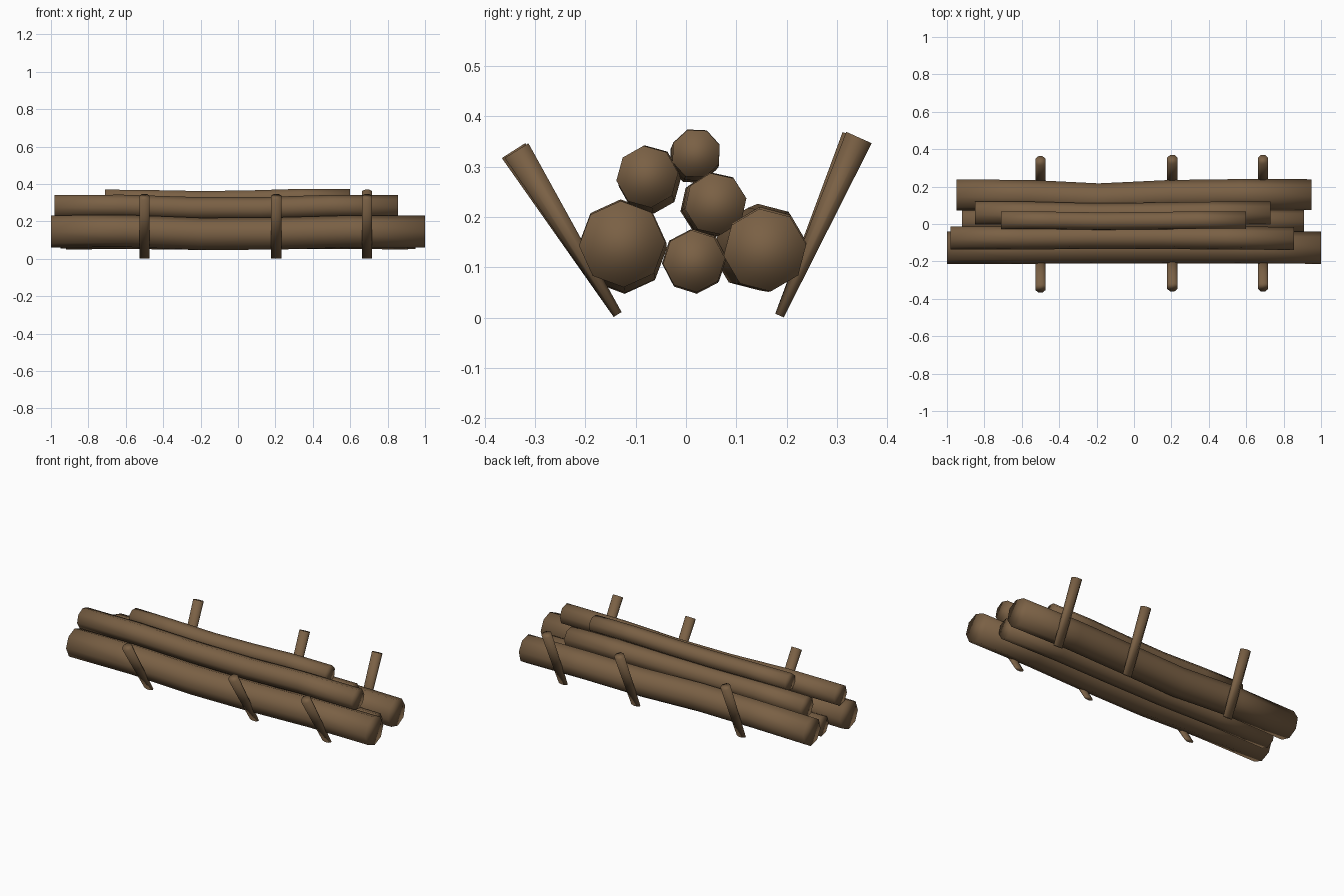
import bpy, bmesh, math
from mathutils import Vector

if "Cube" in bpy.data.objects:
    bpy.data.objects.remove(bpy.data.objects["Cube"])

bark = bpy.data.materials.new("bark_brown")
bark.diffuse_color = (0.195, 0.118, 0.059, 1)
bark.use_nodes = True
bark.node_tree.nodes["Principled BSDF"].inputs["Base Color"].default_value = bark.diffuse_color


def tube(name, rings):
    """Skin equal-length rings of points and close both ends."""
    bm = bmesh.new()
    rows = [[bm.verts.new(p) for p in ring] for ring in rings]
    n = len(rows[0])
    for a, b in zip(rows, rows[1:]):
        for i in range(n):
            j = (i + 1) % n
            bm.faces.new((a[i], a[j], b[j], b[i]))
    bm.faces.new(rows[0])
    bm.faces.new(rows[-1])
    bmesh.ops.recalc_face_normals(bm, faces=bm.faces)
    for f in bm.faces:
        f.smooth = True
    me = bpy.data.meshes.new(name)
    bm.to_mesh(me)
    bm.free()
    me.materials.append(bark)
    ob = bpy.data.objects.new(name, me)
    bpy.context.collection.objects.link(ob)


def log(name, x0, x1, y, z, r, turn, dy, dz):
    """Eight-sided log along x, bent by offsets at six evenly spaced rings."""
    rings = []
    for k in range(6):
        x = x0 + (x1 - x0) * k / 5
        ring = []
        for i in range(8):
            a = math.radians(turn + 45 * i)
            ring.append((x, y + dy[k] + r * math.cos(a), z + dz[k] + r * math.sin(a)))
        rings.append(ring)
    tube(name, rings)


def stake(name, x, bottom, top):
    """Stake leaning in y, round at the top and thinned to a wedge at the foot."""
    b, t = Vector((x, *bottom)), Vector((x, *top))
    side = (t - b).normalized().cross(Vector((1, 0, 0)))
    rings = []
    for p, w in ((b, 0.010), (t, 0.030)):
        rings.append([p + Vector((0.030 * math.cos(a), 0, 0)) + side * w * math.sin(a)
                      for a in (math.radians(22.5 + 45 * i) for i in range(8))])
    tube(name, rings)


# stacked logs: two thick outer ones, one thin between, three on top
log("front_big_log", -1.0, 1.0, -0.127, 0.146, 0.086, 2,
    (0, 0, 0.002, 0.003, 0.002, 0), (0, 0.003, -0.013, -0.011, 0.0, 0))
log("back_big_log", -0.95, 0.95, 0.157, 0.136, 0.083, 8,
    (-0.002, -0.003, -0.022, -0.004, 0.001, 0), (0.002, 0.008, 0.0, -0.003, 0.002, -0.002))
log("bottom_small_log", -0.92, 0.91, 0.016, 0.112, 0.062, 5,
    (0, 0.003, 0.0, -0.002, 0.003, 0), (0, 0.002, -0.003, 0.001, 0.002, 0))
log("upper_front_log", -0.98, 0.855, -0.075, 0.280, 0.062, 7,
    (0, 0, 0.003, 0.003, 0, -0.002), (0, 0.001, -0.011, -0.012, 0.0, 0.0))
log("upper_back_log", -0.85, 0.73, 0.058, 0.226, 0.062, 10,
    (0.001, 0.0, -0.008, -0.005, 0.0, 0.001), (0, 0.002, -0.004, -0.003, 0.001, 0))
log("top_log", -0.71, 0.60, 0.020, 0.323, 0.050, 20,
    (0, -0.001, -0.005, -0.003, 0, 0), (0, -0.003, -0.008, -0.004, 0.004, 0.003))

# three pairs of leaning stakes holding the pile
for n, (x, lean_f, lean_b) in enumerate(((-0.5, -0.006, -0.007), (0.205, 0, 0), (0.69, 0, 0))):
    stake(f"front_stake_{n+1}", x, (-0.136, 0.006), (-0.337 + lean_f, 0.332))
    stake(f"back_stake_{n+1}", x, (0.186, 0.004), (0.344 + lean_b, 0.358))
